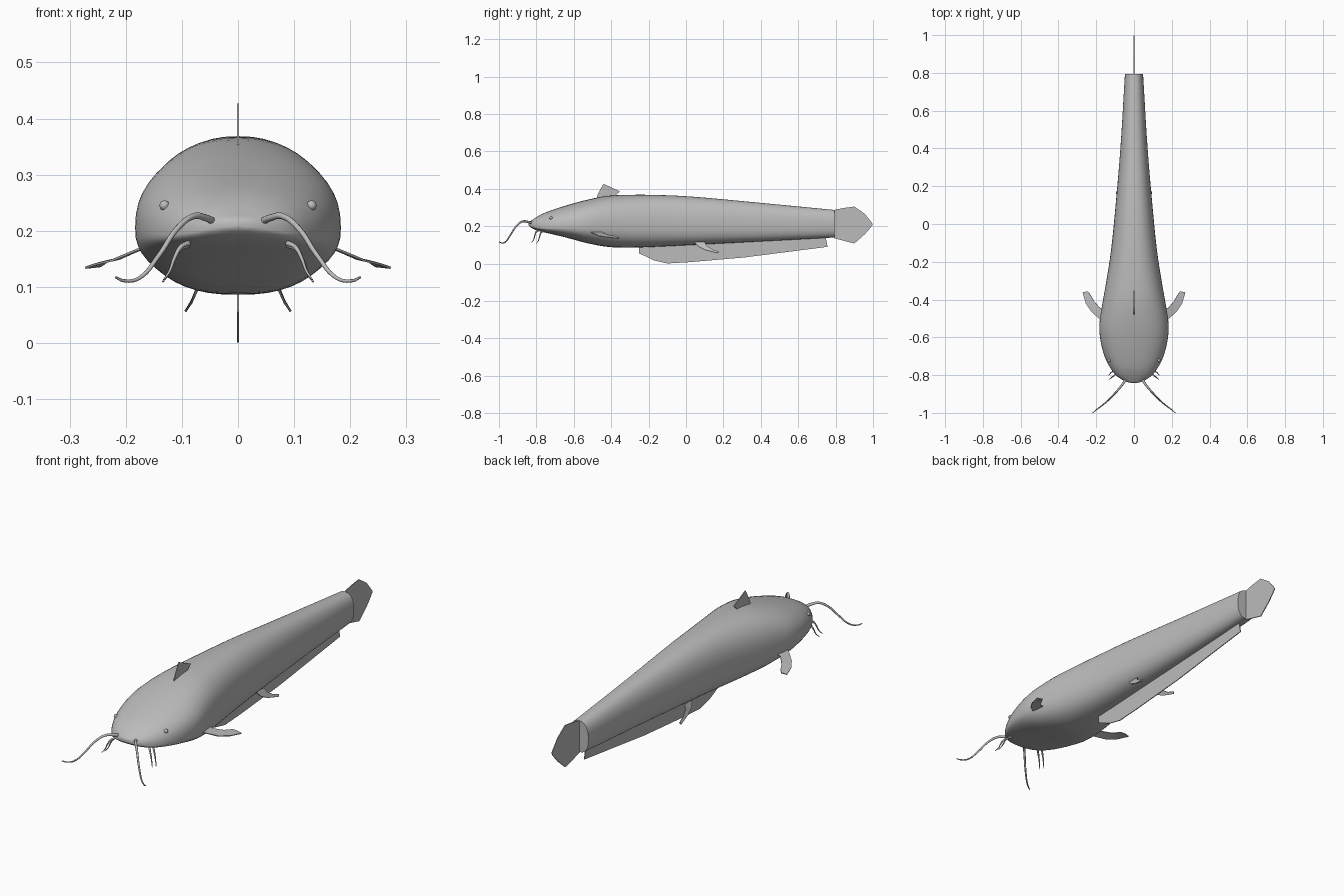
import bpy
import bmesh
from math import cos, sin, pi, copysign
from mathutils import Vector

cube = bpy.data.objects.get("Cube")
if cube:
    bpy.data.objects.remove(cube, do_unlink=True)

# One plain grey for the whole fish
grey = bpy.data.materials.new("grey")
grey.use_nodes = True
grey.diffuse_color = (0.5, 0.5, 0.5, 1)
bsdf = next(n for n in grey.node_tree.nodes if n.type == 'BSDF_PRINCIPLED')
bsdf.inputs["Base Color"].default_value = grey.diffuse_color


def select(obj):
    bpy.ops.object.select_all(action='DESELECT')
    obj.select_set(True)
    bpy.context.view_layer.objects.active = obj


def add(name, bm, smooth=True):
    bmesh.ops.recalc_face_normals(bm, faces=bm.faces[:])
    mesh = bpy.data.meshes.new(name)
    bm.to_mesh(mesh)
    bm.free()
    mesh.materials.append(grey)
    obj = bpy.data.objects.new(name, mesh)
    bpy.context.collection.objects.link(obj)
    if smooth:
        select(obj)
        bpy.ops.object.shade_smooth_by_angle(angle=0.7)
    return obj


def spline(rows, steps):
    """Smooth curve through the given rows."""
    pts = [Vector(r) for r in rows]
    pts = [2 * pts[0] - pts[1]] + pts + [2 * pts[-1] - pts[-2]]
    out = []
    for a, b, c, d in zip(pts, pts[1:], pts[2:], pts[3:]):
        for i in range(steps):
            t = i / steps
            out.append(b + (c - a) * t / 2 + (2 * a - 5 * b + 4 * c - d) * t * t / 2
                       + (3 * b - a - 3 * c + d) * t ** 3 / 2)
    return out + [pts[-2]]


# Body: rounded sections as y, half width, top, bottom, height of widest point
STATIONS = [
    (-0.842, 0.004, 0.213, 0.207, 0.210),
    (-0.838, 0.030, 0.222, 0.200, 0.208),
    (-0.825, 0.062, 0.232, 0.190, 0.202),
    (-0.80, 0.096, 0.249, 0.179, 0.196),
    (-0.76, 0.127, 0.270, 0.168, 0.193),
    (-0.70, 0.156, 0.292, 0.154, 0.195),
    (-0.62, 0.177, 0.317, 0.134, 0.201),
    (-0.53, 0.183, 0.341, 0.110, 0.207),
    (-0.42, 0.167, 0.362, 0.090, 0.211),
    (-0.30, 0.146, 0.368, 0.086, 0.213),
    (-0.15, 0.123, 0.367, 0.091, 0.214),
    (0.05, 0.102, 0.357, 0.101, 0.214),
    (0.40, 0.072, 0.325, 0.119, 0.214),
    (0.795, 0.048, 0.287, 0.140, 0.214),
]
SIDES = 48


def power(v, n):
    return copysign(abs(v) ** (2 / n), v)


bm = bmesh.new()
rings = []
for y, w, top, bottom, mid in spline(STATIONS, 4):
    ring = []
    for i in range(SIDES):
        a = 2 * pi * i / SIDES
        n, h = (2.35, top - mid) if sin(a) >= 0 else (2.6, mid - bottom)
        ring.append(bm.verts.new((w * power(cos(a), n), y, mid + h * power(sin(a), n))))
    rings.append(ring)
for r, s in zip(rings, rings[1:]):
    for i in range(SIDES):
        j = (i + 1) % SIDES
        bm.faces.new((r[i], r[j], s[j], s[i]))
bm.faces.new(rings[0])
bm.faces.new(rings[-1])
add("body", bm)


# Fins: strips between a leading and a trailing edge, given a thin thickness
def fin(name, pairs, thickness=0.004):
    bm = bmesh.new()
    rows = [[bm.verts.new(p) for p in pair] for pair in pairs]
    for (a, b), (c, d) in zip(rows, rows[1:]):
        bm.faces.new((a, b, d, c))
    obj = add(name, bm, False)
    mod = obj.modifiers.new("thickness", 'SOLIDIFY')
    mod.thickness = thickness
    mod.offset = 0
    select(obj)
    bpy.ops.object.modifier_apply(modifier=mod.name)
    bpy.ops.object.shade_smooth_by_angle(angle=0.7)


def middle_fin(name, pairs):
    fin(name, [((0, *a), (0, *b)) for a, b in pairs])


middle_fin("dorsal_fin", [
    ((-0.484, 0.335), (-0.37, 0.345)), ((-0.47, 0.375), (-0.375, 0.368)),
    ((-0.441, 0.427), (-0.353, 0.386))])
middle_fin("anal_fin", [
    ((-0.25, 0.11), (-0.25, 0.055)), ((-0.17, 0.12), (-0.17, 0.017)),
    ((-0.10, 0.12), (-0.10, 0.001)), ((0.02, 0.12), (0.02, 0.008)),
    ((0.31, 0.13), (0.31, 0.033)), ((0.745, 0.15), (0.757, 0.09))])
middle_fin("tail_fin", [
    ((0.79, 0.287), (0.79, 0.137)), ((0.845, 0.298), (0.845, 0.122)),
    ((0.90, 0.305), (0.90, 0.108)), ((0.955, 0.267), (0.955, 0.156)),
    ((0.985, 0.230), (0.985, 0.190)), ((0.998, 0.212), (0.998, 0.208))])


# Barbels: tapering tubes
def barbel(name, points, radius):
    curve = bpy.data.curves.new(name, 'CURVE')
    curve.dimensions = '3D'
    curve.bevel_depth = radius
    curve.bevel_resolution = 2
    curve.resolution_u = 6
    curve.use_fill_caps = True
    path = curve.splines.new('BEZIER')
    path.bezier_points.add(len(points) - 1)
    for i, (knot, p) in enumerate(zip(path.bezier_points, points)):
        knot.co = p
        knot.handle_left_type = knot.handle_right_type = 'AUTO'
        knot.radius = 1 - 0.7 * i / (len(points) - 1)
    curve.materials.append(grey)
    obj = bpy.data.objects.new(name, curve)
    bpy.context.collection.objects.link(obj)
    select(obj)
    bpy.ops.object.convert(target='MESH')


# Paired parts, built once for each side
PECTORAL = [
    ((0.14, -0.53, 0.178), (0.14, -0.45, 0.178)),
    ((0.18, -0.505, 0.166), (0.18, -0.445, 0.164)),
    ((0.225, -0.465, 0.147), (0.212, -0.408, 0.150)),
    ((0.255, -0.42, 0.140), (0.232, -0.372, 0.146)),
    ((0.272, -0.362, 0.134), (0.245, -0.357, 0.137))]
PELVIC = [
    ((0.062, 0.045, 0.115), (0.062, 0.10, 0.115)),
    ((0.074, 0.065, 0.092), (0.074, 0.11, 0.096)),
    ((0.083, 0.105, 0.072), (0.082, 0.14, 0.076)),
    ((0.094, 0.170, 0.056), (0.089, 0.176, 0.064))]
LONG_BARBEL = [
    (0.040, -0.815, 0.215), (0.058, -0.845, 0.223), (0.079, -0.872, 0.226),
    (0.109, -0.905, 0.203), (0.141, -0.937, 0.156), (0.177, -0.967, 0.115),
    (0.204, -0.987, 0.111), (0.218, -0.999, 0.117)]
CHIN_BARBEL = [
    (0.088, -0.785, 0.178), (0.102, -0.800, 0.171), (0.113, -0.808, 0.152),
    (0.122, -0.815, 0.128), (0.132, -0.826, 0.113)]

for side, s in (("left", 1), ("right", -1)):
    def flip(p):
        return (s * p[0], p[1], p[2])

    fin(side + "_pectoral_fin", [(flip(a), flip(b)) for a, b in PECTORAL])
    fin(side + "_pelvic_fin", [(flip(a), flip(b)) for a, b in PELVIC])
    barbel(side + "_long_barbel", [flip(p) for p in LONG_BARBEL], 0.007)
    barbel(side + "_front_chin_barbel", [flip(p) for p in CHIN_BARBEL], 0.005)
    barbel(side + "_rear_chin_barbel",
           [flip((x + 0.002, y + 0.026, z - 0.004)) for x, y, z in CHIN_BARBEL], 0.005)

    # Eye
    bm = bmesh.new()
    bmesh.ops.create_uvsphere(bm, u_segments=16, v_segments=10, radius=0.009)
    bmesh.ops.translate(bm, verts=bm.verts[:], vec=(s * 0.131, -0.722, 0.245))
    add(side + "_eye", bm)
